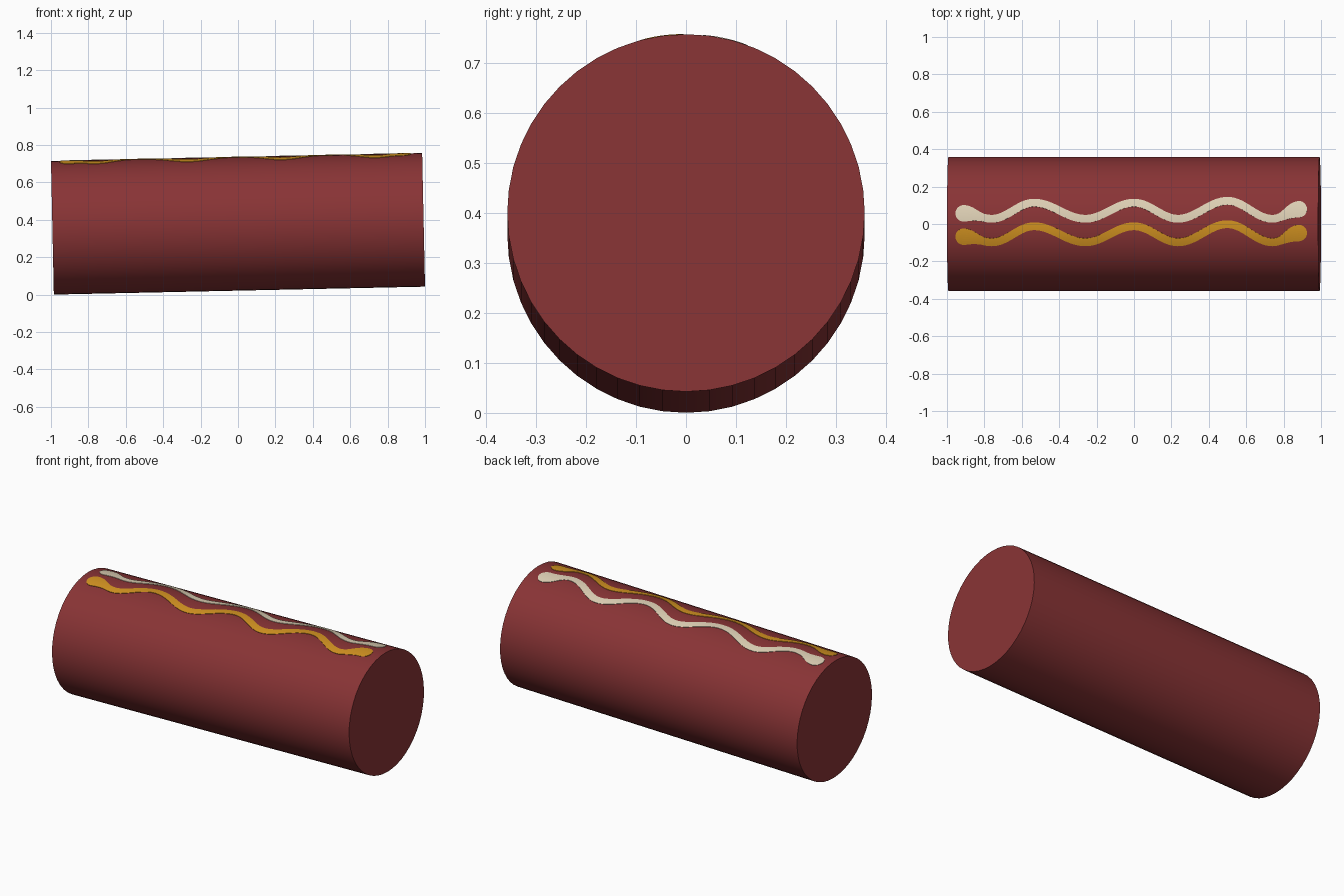
import bpy, bmesh, math
from mathutils import Matrix, Vector

if "Cube" in bpy.data.objects:
    bpy.data.objects.remove(bpy.data.objects["Cube"])

R, HALF, SIDES = 0.3572, 0.9925, 48
TILT = math.radians(1.22)
PLACE = Matrix.Translation((0, 0, 0.3785)) @ Matrix.Rotation(-TILT, 4, 'Y')


def material(name, rgb):
    m = bpy.data.materials.new(name)
    m.diffuse_color = (*rgb, 1)
    m.use_nodes = True
    m.node_tree.nodes["Principled BSDF"].inputs["Base Color"].default_value = m.diffuse_color
    return m


def make_object(name, bm, mat):
    bmesh.ops.recalc_face_normals(bm, faces=bm.faces)
    me = bpy.data.meshes.new(name)
    bm.to_mesh(me)
    bm.free()
    me.materials.append(mat)
    ob = bpy.data.objects.new(name, me)
    bpy.context.collection.objects.link(ob)
    ob.matrix_world = PLACE
    return ob


# Cylinder body lying along x, slightly tilted
bm = bmesh.new()
bmesh.ops.create_cone(bm, cap_ends=True, segments=SIDES, radius1=R, radius2=R,
                      depth=2 * HALF, matrix=Matrix.Rotation(math.pi / 2, 4, 'Y'))
body = make_object("sausage_body", bm, material("dark red", (0.25, 0.034, 0.036)))
bpy.context.view_layer.objects.active = body
body.select_set(True)
bpy.ops.object.shade_smooth_by_angle(angle=math.radians(30))


def wave(keys, x):
    """Cosine blend between successive crests and troughs."""
    for (x0, y0), (x1, y1) in zip(keys, keys[1:]):
        if x <= x1 or (x1, y1) == keys[-1]:
            t = min(max((x - x0) / (x1 - x0), 0), 1)
            return y0 + (y1 - y0) * (1 - math.cos(math.pi * t)) / 2


def half_width(d, blob=0.044, line=0.021):
    """Rounded blob at the end, tapering to a thin line."""
    if d < blob:
        return math.sqrt(max(blob ** 2 - (blob - d) ** 2, 1e-7))
    t = min((d - blob) / 0.11, 1)
    return blob + (line - blob) * t * t * (3 - 2 * t)


def squiggle(name, keys, mat, rows=240, cols=8):
    x0, x1 = -0.955, 0.925
    bm = bmesh.new()
    grid = []
    for i in range(rows + 1):
        # rows are denser near the ends so the caps stay round
        u = i / rows
        x = x0 + (x1 - x0) * (u - 0.9 * math.sin(2 * math.pi * u) / (2 * math.pi))
        slope = (wave(keys, x + 0.004) - wave(keys, x - 0.004)) / 0.008
        side = Vector((-slope, 1)).normalized()
        w = half_width(min(x - x0, x1 - x))
        row = []
        for j in range(cols + 1):
            p = Vector((x, wave(keys, x))) + side * w * (2 * j / cols - 1)
            z = math.sqrt((R + 0.002) ** 2 - p.y ** 2)
            row.append(bm.verts.new((p.x + R * math.sin(TILT), p.y, z)))
        grid.append(row)
    for a, b in zip(grid, grid[1:]):
        for j in range(cols):
            bm.faces.new((a[j], b[j], b[j + 1], a[j + 1]))
    ob = make_object(name, bm, mat)
    if ob.data.polygons[len(ob.data.polygons) // 2].normal.z < 0:
        ob.data.flip_normals()
    mod = ob.modifiers.new("thickness", 'SOLIDIFY')
    mod.thickness, mod.offset = 0.004, -1


# Two wavy sauce lines along the top
xs = [-0.91, -0.76, -0.535, -0.26, 0.0, 0.235, 0.5, 0.74, 0.89]
cream_y = [0.057, 0.028, 0.114, 0.028, 0.114, 0.028, 0.124, 0.028, 0.079]
mustard_y = [-0.068, -0.098, -0.012, -0.098, -0.012, -0.098, -0.001, -0.098, -0.048]
squiggle("cream_line", list(zip(xs, cream_y)), material("cream", (0.73, 0.63, 0.46)))
squiggle("mustard_line", list(zip(xs, mustard_y)), material("mustard", (0.65, 0.29, 0.015)))
